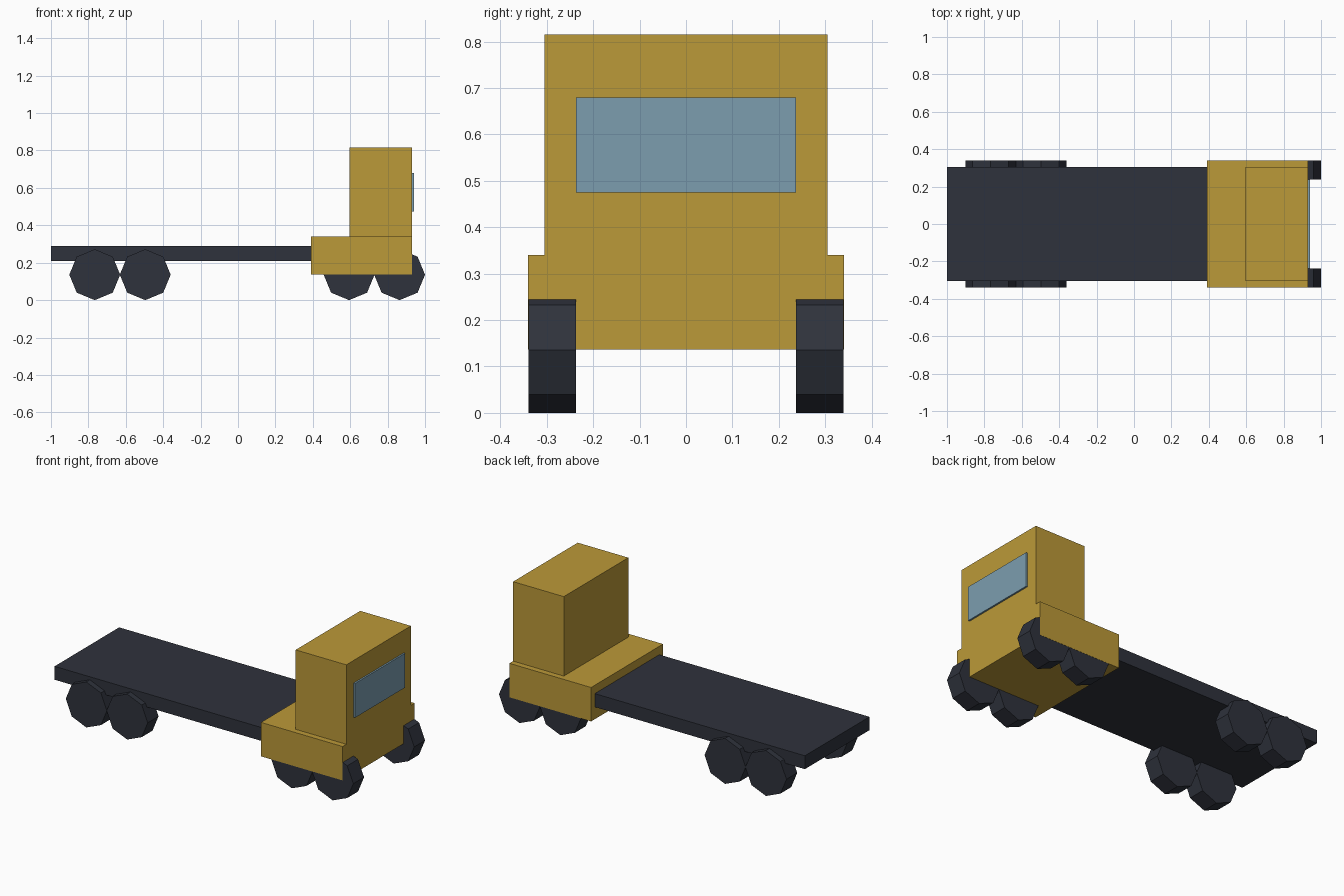
import bpy
import math

if "Cube" in bpy.data.objects:
    bpy.data.objects.remove(bpy.data.objects["Cube"])


def material(name, rgb):
    mat = bpy.data.materials.new(name)
    mat.diffuse_color = (*rgb, 1)
    mat.use_nodes = True
    mat.node_tree.nodes["Principled BSDF"].inputs["Base Color"].default_value = mat.diffuse_color
    return mat


paint = material("ochre_paint", (0.5, 0.32, 0.04))
dark = material("dark_grey", (0.028, 0.032, 0.045))
glass = material("blue_glass", (0.2, 0.34, 0.43))


def box(name, x0, x1, half_y, z0, z1, mat):
    """Box symmetric about y = 0."""
    bpy.ops.mesh.primitive_cube_add(size=1, location=((x0 + x1) / 2, 0, (z0 + z1) / 2))
    ob = bpy.context.object
    ob.name = name
    ob.scale = (x1 - x0, 2 * half_y, z1 - z0)
    bpy.ops.object.transform_apply(location=False, rotation=False, scale=True)
    ob.data.materials.append(mat)
    return ob


# Flat load bed
box("flat_bed", -1.0, 0.39, 0.305, 0.21, 0.29, dark)

# Cab: wide lower body, narrower tall upper part, windscreen
box("cab_base", 0.39, 0.93, 0.34, 0.137, 0.34, paint)
box("cab", 0.595, 0.93, 0.305, 0.34, 0.815, paint)
box("windscreen", 0.93, 0.94, 0.237, 0.475, 0.68, glass)

# Eight octagonal wheels, corners pointing straight up, down and sideways
RADIUS = 0.136
INNER, OUTER = 0.237, 0.339
for axle, x in enumerate((-0.766, -0.496, 0.594, 0.864), 1):
    for side, label in ((-1, "right"), (1, "left")):
        bpy.ops.mesh.primitive_cylinder_add(
            vertices=8, radius=RADIUS, depth=OUTER - INNER,
            location=(x, side * (INNER + OUTER) / 2, RADIUS),
            rotation=(math.pi / 2, 0, 0))
        wheel = bpy.context.object
        wheel.name = f"wheel_{axle}_{label}"
        wheel.data.materials.append(dark)
